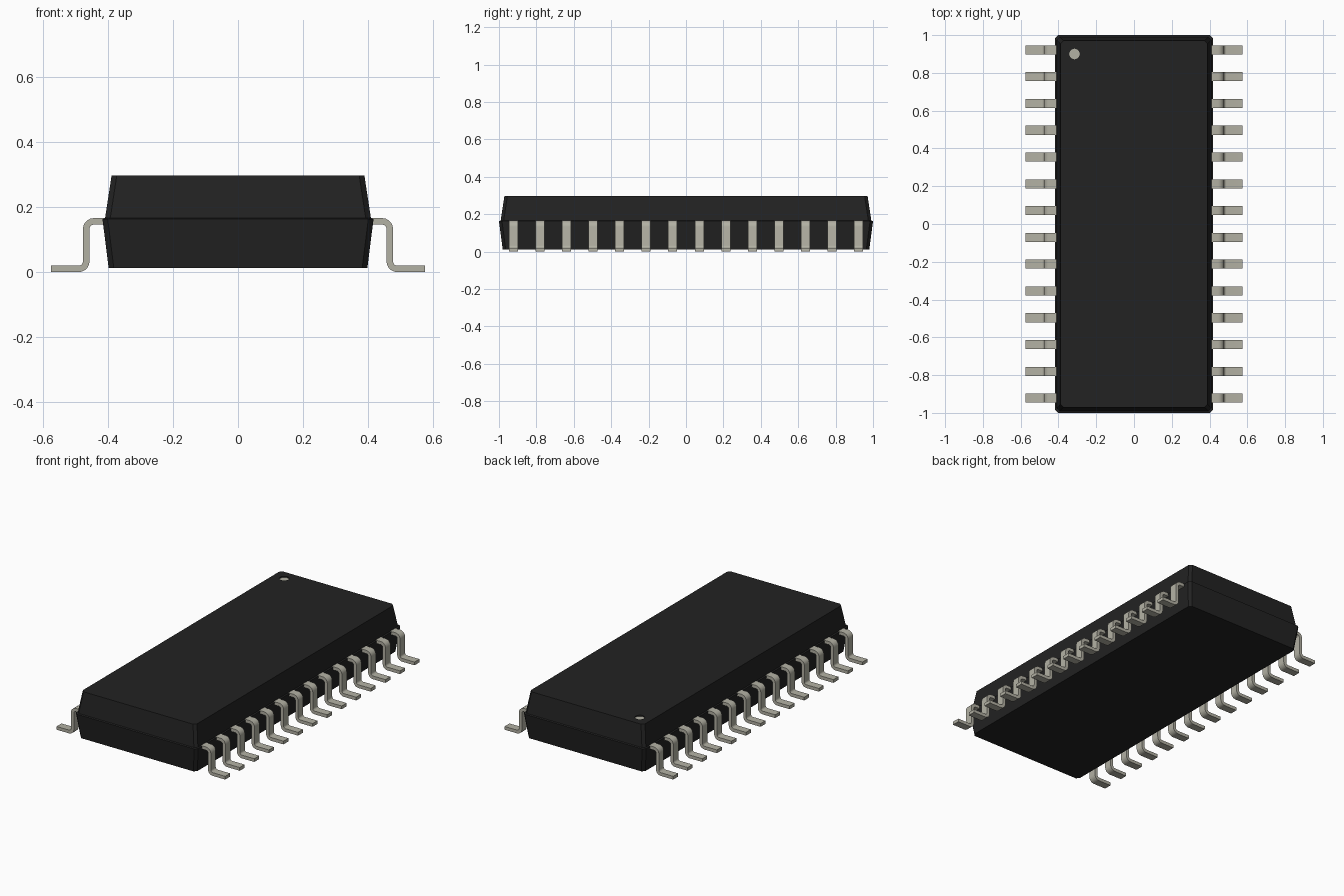
import bpy, bmesh, math

cube = bpy.data.objects.get("Cube")
if cube:
    bpy.data.objects.remove(cube, do_unlink=True)


def material(name, rgb):
    m = bpy.data.materials.new(name)
    m.use_nodes = True
    m.diffuse_color = (*rgb, 1)
    m.node_tree.nodes["Principled BSDF"].inputs["Base Color"].default_value = (*rgb, 1)
    return m


black = material("black plastic", (0.016, 0.016, 0.016))
metal = material("tinned metal", (0.45, 0.44, 0.37))


def make_object(name, bm, mat):
    bmesh.ops.recalc_face_normals(bm, faces=bm.faces)
    mesh = bpy.data.meshes.new(name)
    bm.to_mesh(mesh)
    bm.free()
    mesh.materials.append(mat)
    ob = bpy.data.objects.new(name, mesh)
    bpy.context.collection.objects.link(ob)
    return ob


def chamfered_ring(bm, hx, hy, z, c=0.016):
    pts = [(hx, hy - c), (hx - c, hy), (c - hx, hy), (-hx, hy - c),
           (-hx, c - hy), (c - hx, -hy), (hx - c, -hy), (hx, c - hy)]
    return [bm.verts.new((x, y, z)) for x, y in pts]


def bridge(bm, a, b):
    n = len(a)
    for i in range(n):
        bm.faces.new((a[i], a[(i + 1) % n], b[(i + 1) % n], b[i]))


# Package body: tapered halves meeting in a narrow step at the waist
TOP = 0.297
bm = bmesh.new()
rings = [chamfered_ring(bm, *r) for r in
         [(0.398, 0.98, 0.012), (0.417, 1.0, 0.163), (0.409, 0.991, 0.166), (0.389, 0.971, TOP)]]
for a, b in zip(rings, rings[1:]):
    bridge(bm, a, b)
bm.faces.new(rings[0])

# Top face with a round recess for the pin-one mark
DOT_X, DOT_Y, DOT_R, DEPTH = -0.315, 0.9, 0.028, 0.008


def dot_ring(bm, z):
    return [bm.verts.new((DOT_X + DOT_R * math.cos(i * math.tau / 24),
                          DOT_Y + DOT_R * math.sin(i * math.tau / 24), z)) for i in range(24)]


rim, floor = dot_ring(bm, TOP), dot_ring(bm, TOP - DEPTH)
bridge(bm, rim, floor)
bm.faces.new(floor)
bm.edges.ensure_lookup_table()
edges = [e for e in bm.edges if all(abs(v.co.z - TOP) < 1e-6 for v in e.verts)]
bmesh.ops.triangle_fill(bm, use_beauty=True, edges=edges, normal=(0, 0, 1))
make_object("package_body", bm, black)

# Pin-one mark on the recess floor
bm = bmesh.new()
low, high = dot_ring(bm, TOP - DEPTH - 0.002), dot_ring(bm, TOP - DEPTH + 0.001)
bridge(bm, low, high)
bm.faces.new(low)
bm.faces.new(high)
make_object("pin_one_mark", bm, metal)

# Gull-wing lead profile: strip of inner and outer points around two bends
T, WIDTH = 0.02, 0.048
X_OUT, Z_TOP, X_TIP, X_ROOT = 0.477, 0.166, 0.575, 0.40
R_IN, R_OUT, STEPS = 0.013, 0.033, 5


def arc(cx, cz, r, start, end):
    return [(cx + r * math.cos(math.radians(start + (end - start) * i / STEPS)),
             cz + r * math.sin(math.radians(start + (end - start) * i / STEPS)))
            for i in range(STEPS + 1)]


cx1, cz1 = X_OUT - R_OUT, Z_TOP - R_OUT
cx2, cz2 = X_OUT + R_IN, R_OUT
upper = ([(X_ROOT, Z_TOP)] + arc(cx1, cz1, R_OUT, 90, 0)
         + arc(cx2, cz2, R_IN, 180, 270) + [(X_TIP, T)])
lower = ([(X_ROOT, Z_TOP - T)] + arc(cx1, cz1, R_IN, 90, 0)
         + arc(cx2, cz2, R_OUT, 180, 270) + [(X_TIP, 0)])


def lead_mesh(side):
    bm = bmesh.new()
    loops = [[bm.verts.new((side * x, y, z)) for x, z in (p, q) for y in ys]
             for p, q in zip(upper, lower) for ys in [(-WIDTH / 2, WIDTH / 2)]]
    loops = [[a, b, d, c] for a, b, c, d in loops]
    for a, b in zip(loops, loops[1:]):
        bridge(bm, a, b)
    bm.faces.new(loops[0])
    bm.faces.new(loops[-1])
    return bm


# Fourteen leads along each long side
COUNT, END_Y = 14, 0.922
for side, label in ((1, "left"), (-1, "right")):
    first = make_object(f"{label}_lead_1", lead_mesh(side), metal)
    bpy.ops.object.select_all(action="DESELECT")
    first.select_set(True)
    bpy.context.view_layer.objects.active = first
    bpy.ops.object.shade_smooth_by_angle(angle=math.radians(35))
    for i in range(COUNT):
        lead = first
        if i:
            lead = bpy.data.objects.new(f"{label}_lead_{i + 1}", first.data)
            bpy.context.collection.objects.link(lead)
        lead.location.y = END_Y - 2 * END_Y * i / (COUNT - 1)
